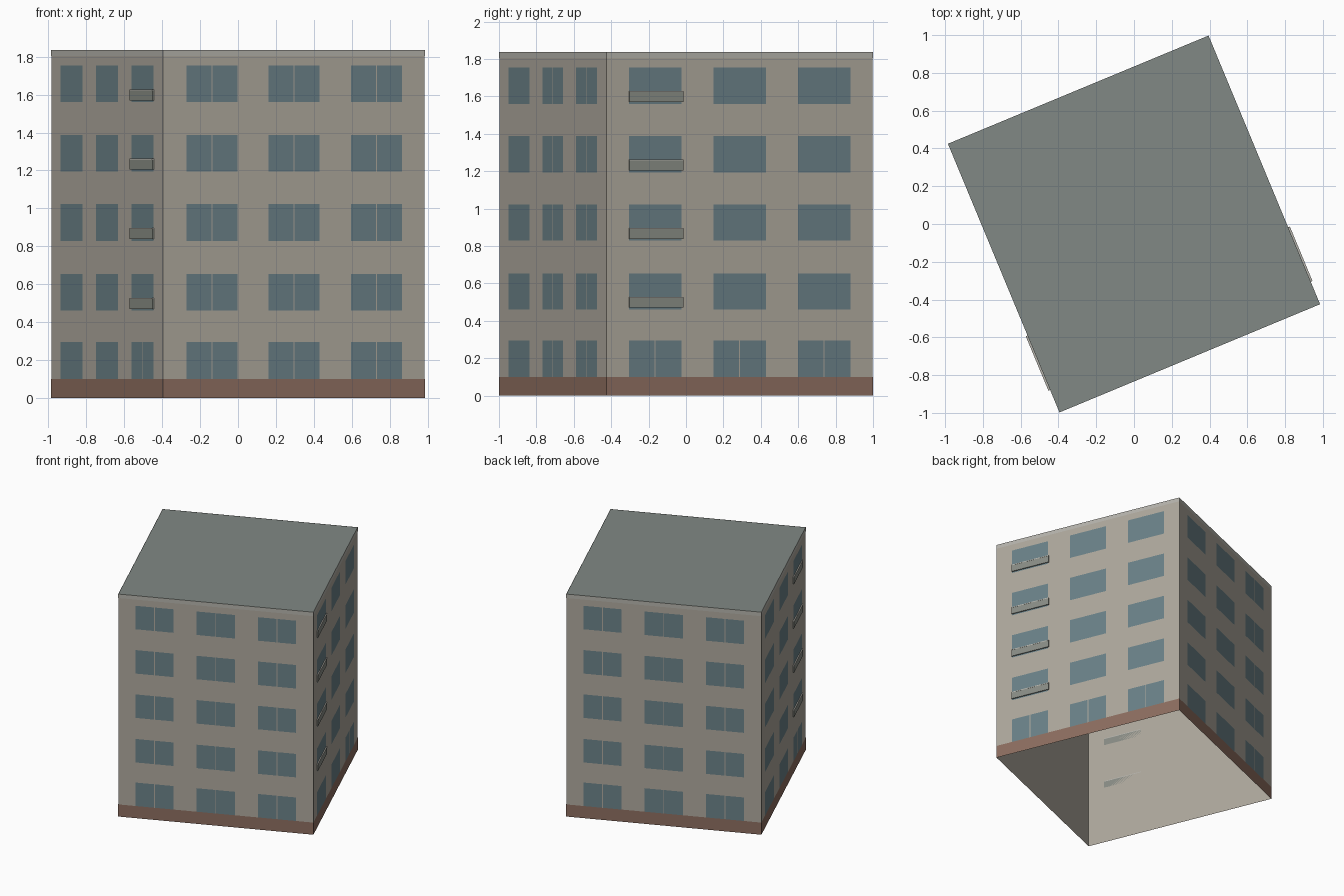
import bpy, bmesh, math
from mathutils import Matrix, Vector

if "Cube" in bpy.data.objects:
    bpy.data.objects.remove(bpy.data.objects["Cube"])

W, D, H = 1.494, 1.54, 1.837      # building width, depth, height
TURN = math.radians(22.55)        # building is turned on its plot
EPS = 0.0015                      # facade panels sit just proud of the wall
ROWS = [0.10, 0.46, 0.828, 1.194, 1.56]
WIN_H = 0.194


def material(name, rgb):
    m = bpy.data.materials.new(name)
    m.diffuse_color = (*rgb, 1)
    m.use_nodes = True
    m.node_tree.nodes["Principled BSDF"].inputs["Base Color"].default_value = m.diffuse_color
    return m


wall_mat = material("plaster", (0.42, 0.39, 0.335))
roof_mat = material("roofing", (0.22, 0.25, 0.235))
base_mat = material("brown_plinth", (0.265, 0.155, 0.115))
glass_mat = material("glass", (0.145, 0.22, 0.245))
balcony_mat = material("balcony_panel", (0.25, 0.265, 0.235))
trim_mat = material("trim", (0.46, 0.45, 0.41))


def finish(name, bm, mat):
    me = bpy.data.meshes.new(name)
    bm.to_mesh(me)
    bm.free()
    me.materials.append(mat)
    ob = bpy.data.objects.new(name, me)
    ob.rotation_euler.z = TURN
    bpy.context.collection.objects.link(ob)
    return ob


def facade(side):
    """Frame of one side: x along the wall, -y outward, z up."""
    depth = D / 2 if side % 2 == 0 else W / 2
    return Matrix.Rotation(side * math.pi / 2, 4, 'Z') @ Matrix.Translation((0, -depth, 0))


def panel(bm, side, x0, x1, z0, z1):
    m = facade(side)
    bm.faces.new([bm.verts.new(m @ Vector((x, -EPS, z)))
                  for x, z in ((x0, z0), (x1, z0), (x1, z1), (x0, z1))])


def block(bm, side, x0, x1, z0, z1, out):
    m = (facade(side) @ Matrix.Translation(((x0 + x1) / 2, -out / 2, (z0 + z1) / 2))
         @ Matrix.Diagonal((x1 - x0, out, z1 - z0, 1)))
    bmesh.ops.create_cube(bm, size=1, matrix=m)


# Shell: walls with a roof, open underneath
bm = bmesh.new()
bmesh.ops.create_cube(bm, size=1, matrix=Matrix.Translation((0, 0, H / 2)) @ Matrix.Diagonal((W, D, H, 1)))
bm.normal_update()
bmesh.ops.delete(bm, geom=[f for f in bm.faces if f.normal.z < -0.5], context='FACES_ONLY')
bm.normal_update()
for f in bm.faces:
    f.material_index = 1 if f.normal.z > 0.5 else 0
shell = finish("walls_and_roof", bm, wall_mat)
shell.data.materials.append(roof_mat)

# Brown plinth and pale roof-edge band on all four sides
plinth, band = bmesh.new(), bmesh.new()
for side in range(4):
    half = (W if side % 2 == 0 else D) / 2 + EPS
    panel(plinth, side, -half, half, 0, 0.10)
    panel(band, side, -half, half, 1.805, H)
finish("plinth", plinth, base_mat)
finish("roof_edge_band", band, trim_mat)

# Windows and doors; a split pair leaves a thin wall-coloured mullion
glass = bmesh.new()
for side in range(4):
    end = side % 2 == 1
    pitch, hw = (0.489, 0.152) if end else (0.47, 0.146)
    for col in (-1, 0, 1):
        for row, z in enumerate(ROWS):
            c = col * pitch
            split = not end or (row == 0 and not (side == 3 and col == -1))
            if split:
                panel(glass, side, c - hw, c - 0.003, z, z + WIN_H)
                panel(glass, side, c + 0.003, c + hw, z, z + WIN_H)
            else:
                panel(glass, side, c - hw, c + hw, z, z + WIN_H)
finish("windows", glass, glass_mat)

# Shallow balconies on the upper floors, at the front end of both flanks
parapets, rails = bmesh.new(), bmesh.new()
for side, c in ((1, -0.485), (3, 0.485)):
    for z in ROWS[1:]:
        block(parapets, side, c - 0.156, c + 0.156, z + 0.01, z + 0.062, 0.009)
        block(rails, side, c - 0.156, c + 0.156, z + 0.062, z + 0.068, 0.010)
finish("balconies", parapets, balcony_mat)
finish("balcony_rails", rails, trim_mat)
